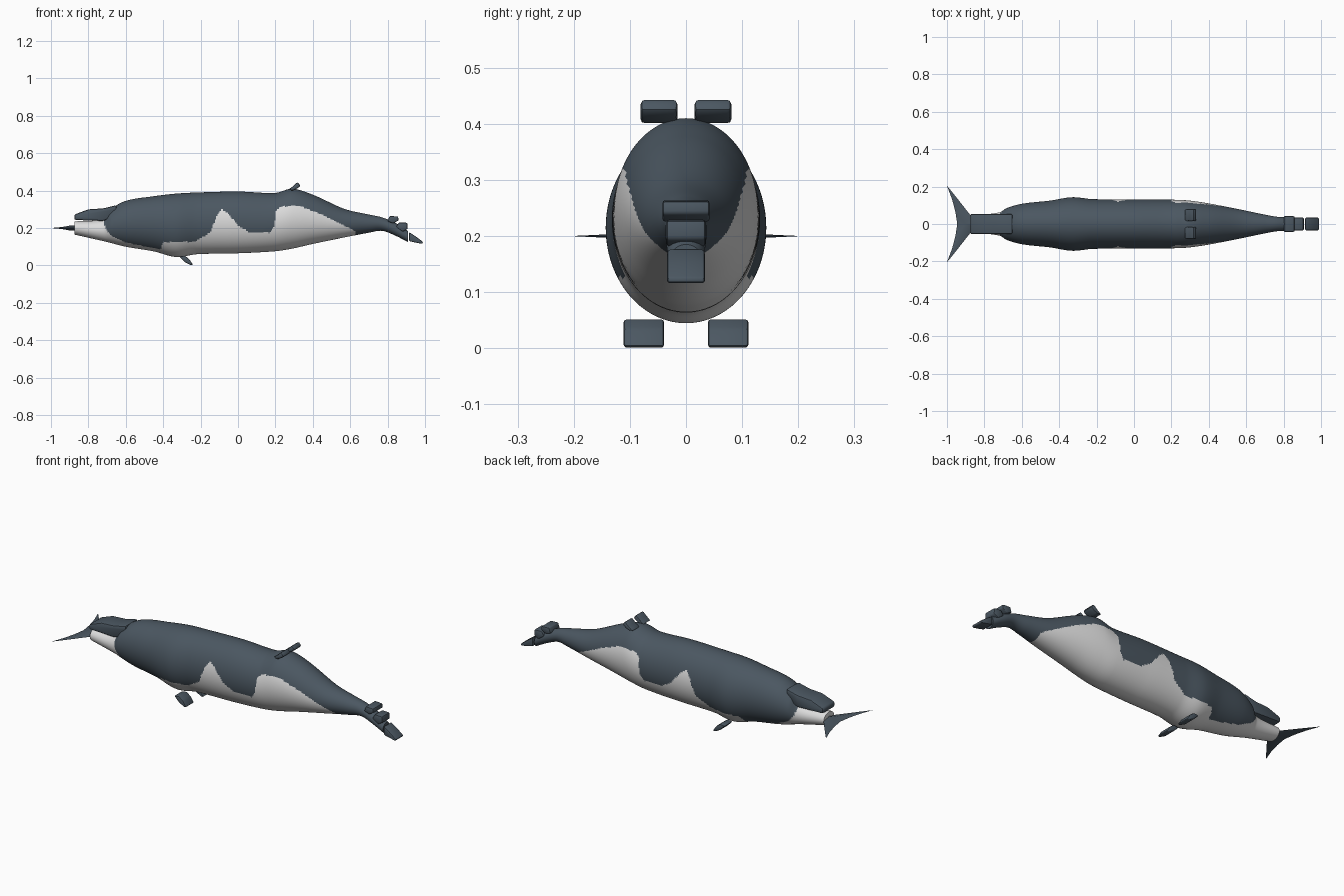
import bpy
import bmesh
import math

cube = bpy.data.objects.get("Cube")
if cube:
    bpy.data.objects.remove(cube, do_unlink=True)


def make_material(name, colour):
    mat = bpy.data.materials.new(name)
    mat.use_nodes = True
    mat.diffuse_color = colour
    mat.node_tree.nodes["Principled BSDF"].inputs["Base Color"].default_value = colour
    return mat


slate = make_material("slate_skin", (0.07, 0.095, 0.12, 1))
white = make_material("white_belly", (0.72, 0.72, 0.72, 1))


def add_object(name, bm, materials, angle=40):
    bmesh.ops.recalc_face_normals(bm, faces=bm.faces)
    mesh = bpy.data.meshes.new(name)
    bm.to_mesh(mesh)
    bm.free()
    for mat in materials:
        mesh.materials.append(mat)
    obj = bpy.data.objects.new(name, mesh)
    bpy.context.collection.objects.link(obj)
    bpy.ops.object.select_all(action="DESELECT")
    bpy.context.view_layer.objects.active = obj
    obj.select_set(True)
    bpy.ops.object.shade_smooth_by_angle(angle=math.radians(angle))
    return obj


def interpolate(rows, x, smooth):
    """Values of a table at x, straight or eased with matched slopes."""
    i = 0
    while i < len(rows) - 2 and x > rows[i + 1][0]:
        i += 1
    a, b = rows[i], rows[i + 1]
    before, after = rows[max(i - 1, 0)], rows[min(i + 2, len(rows) - 1)]
    span = b[0] - a[0]
    t = min(max((x - a[0]) / span, 0), 1)
    result = []
    for k in range(1, len(a)):
        if not smooth:
            result.append(a[k] + (b[k] - a[k]) * t)
            continue
        m = (b[k] - before[k]) / (b[0] - before[0]) * span
        n = (after[k] - a[k]) / (after[0] - a[0]) * span
        d = b[k] - a[k]
        result.append(a[k] + m * t + (3 * d - 2 * m - n) * t**2 + (m + n - 2 * d) * t**3)
    return result


# Body stations: x, bottom, top, half width
STATIONS = [
    (-.875, .165, .235, .045), (-.72, .13, .25, .062), (-.68, .12, .30, .085),
    (-.6, .10, .345, .108), (-.45, .075, .37, .125), (-.33, .045, .384, .143),
    (-.22, .06, .39, .133), (0, .065, .395, .132), (.2, .076, .388, .13),
    (.29, .09, .41, .126), (.4, .115, .378, .11), (.57, .15, .302, .077),
    (.7, .175, .272, .05), (.77, .185, .257, .038), (.84, .16, .228, .036),
    (.908, .125, .185, .03),
]
# Height of the pale belly edge along the flank
BELLY_EDGE = [
    (-.9, .3), (-.725, .27), (-.71, .2), (-.68, .16), (-.6, .123), (-.416, .085),
    (-.40, .123), (-.23, .128), (-.15, .176), (-.11, .27), (-.09, .304),
    (-.053, .28), (0, .213), (.064, .176), (.17, .174), (.195, .21), (.205, .3),
    (.24, .315), (.33, .318), (.437, .277), (.544, .224), (.625, .185), (.63, 0), (1, 0),
]

# Body: elliptical loft
STEPS, SIDES = 280, 112
bm = bmesh.new()
rings = []
first, last = STATIONS[0][0], STATIONS[-1][0]
for s in range(STEPS + 1):
    x = first + (last - first) * s / STEPS
    low, high, width = interpolate(STATIONS, x, True)
    ring = []
    for k in range(SIDES):
        a = math.tau * k / SIDES
        z = (low + high) / 2 + (high - low) / 2 * math.cos(a)
        ring.append(bm.verts.new((x, width * math.sin(a), z)))
    rings.append(ring)
for r, q in zip(rings, rings[1:]):
    for k in range(SIDES):
        j = (k + 1) % SIDES
        bm.faces.new((r[k], r[j], q[j], q[k]))
bm.faces.new(rings[0])
bm.faces.new(rings[-1])
for face in bm.faces:
    c = face.calc_center_median()
    face.material_index = int(c.z < interpolate(BELLY_EDGE, c.x, False)[0])
add_object("body", bm, [slate, white])


def side_profile(name, points, y, half, bevel):
    """Solid from a side outline, extruded across the body with soft corners."""
    bm = bmesh.new()
    face = bm.faces.new([bm.verts.new((x, y - half, z)) for x, z in points])
    out = bmesh.ops.extrude_face_region(bm, geom=[face])["geom"]
    verts = [v for v in out if isinstance(v, bmesh.types.BMVert)]
    bmesh.ops.translate(bm, verts=verts, vec=(0, 2 * half, 0))
    bmesh.ops.bevel(bm, geom=bm.edges[:], offset=bevel, segments=2, profile=.5,
                    affect="EDGES", clamp_overlap=True)
    return add_object(name, bm, [slate])


# Paired back fins and belly flippers
back_fin = [(.268, .405), (.29, .42), (.318, .446), (.335, .425), (.315, .41), (.295, .4)]
flipper = [(-.315, .048), (-.285, .052), (-.262, .035), (-.24, .004), (-.25, 0), (-.285, .018)]
for side, sign in (("left", 1), ("right", -1)):
    side_profile(side + "_back_fin", back_fin, sign * .048, .033, .008)
    side_profile(side + "_flipper", flipper, sign * .075, .036, .008)

# Saddle over the tail stock
saddle = [(-.875, .243), (-.72, .238), (-.69, .25), (-.65, .295), (-.65, .322),
          (-.72, .305), (-.8, .3), (-.875, .272)]
side_profile("tail_saddle", saddle, 0, .054, .009)

# Head plates and beak
crown = [(.8, .235), (.81, .264), (.856, .262), (.858, .24), (.83, .225)]
brow = [(.845, .205), (.86, .23), (.905, .228), (.907, .195), (.88, .18)]
beak = [(.915, .13), (.915, .178), (.95, .155), (.99, .125), (.985, .115), (.95, .122)]
side_profile("crown_plate", crown, 0, .042, .005)
side_profile("brow_plate", brow, 0, .035, .006)
side_profile("beak", beak, 0, .034, .007)

# Tail fluke: x, y outline with a thick root and thin tips
LOBE = [(-.84, .012), (-.873, .045), (-.91, .092), (-.95, .143), (-1, .205),
        (-.972, .13), (-.955, .065), (-.945, 0)]
bm = bmesh.new()
for sign in (1, -1):
    spine = [(x, 0) for x in (-.84, -.873, -.895)]
    lead, trail = LOBE[:5], [LOBE[7], LOBE[6], LOBE[5]]
    for up in (1, -1):
        edge = [bm.verts.new((x, sign * y, .2)) for x, y in lead + trail[::-1]]
        ridge = [bm.verts.new((x, sign * y, .2 + up * t)) for x, y, t in
                 ((-.86, 0, .014), (-.9, 0, .013), (-.925, .06, .008), (-.955, .12, .004))]
        a, b, c, d = ridge
        for f in ((edge[0], edge[1], b, a), (edge[1], edge[2], c, b),
                  (edge[2], edge[3], d, c), (edge[3], edge[4], d),
                  (edge[4], edge[5], d), (edge[5], edge[6], c, d),
                  (edge[6], edge[7], b, c)):
            bm.faces.new(f)
bmesh.ops.remove_doubles(bm, verts=bm.verts, dist=.0005)
add_object("tail_fluke", bm, [slate])
